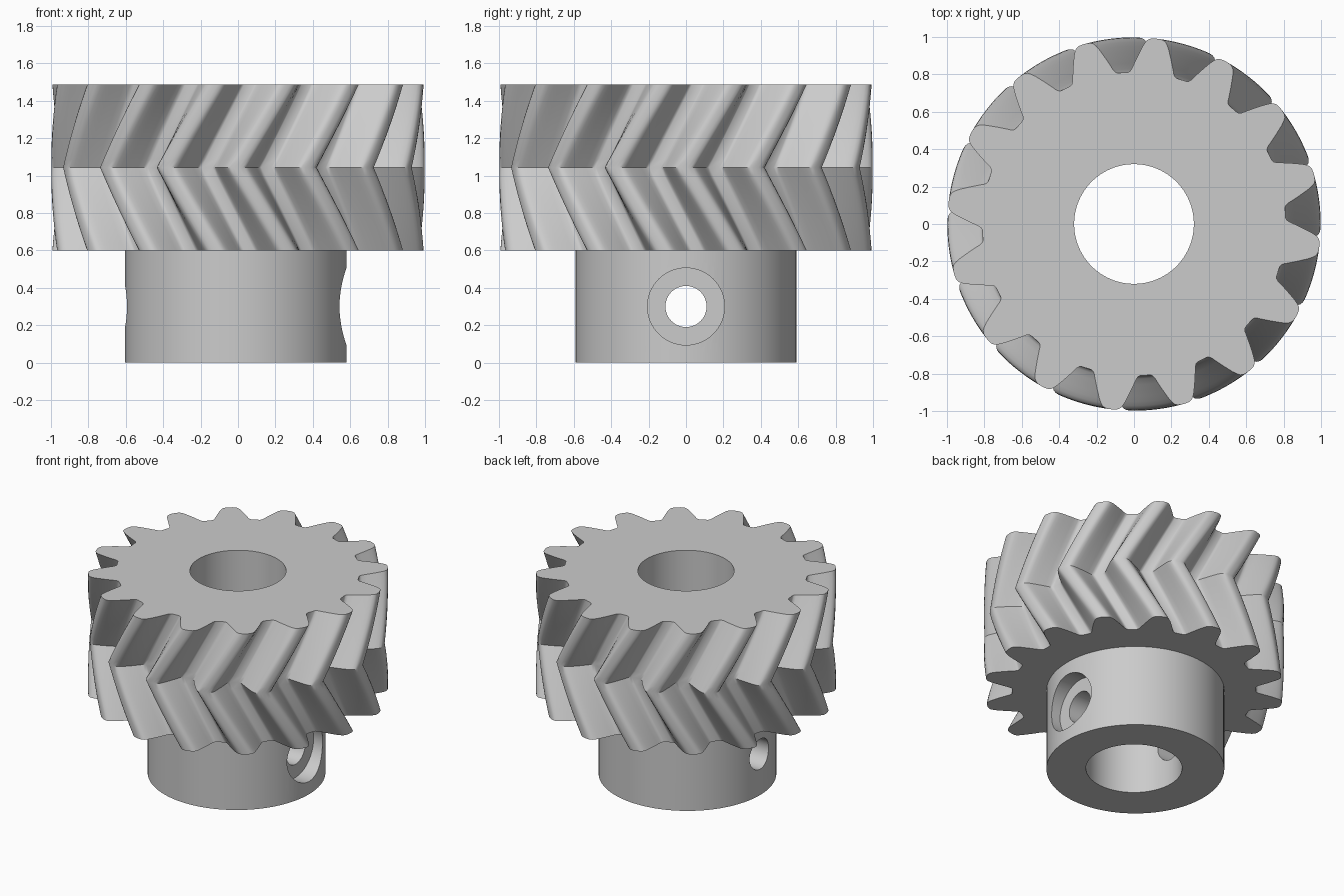
import bpy, bmesh, math
from mathutils import Matrix

cube = bpy.data.objects.get("Cube")
if cube:
    bpy.data.objects.remove(cube, do_unlink=True)

TEETH = 16
PITCH = 2 * math.pi / TEETH
PHASE = math.radians(15.5)      # angle of one tooth on the end faces
TWIST = math.radians(16)        # clockwise sweep from end face to middle
Z_LOW, Z_MID, Z_TOP = 0.60, 1.043, 1.486
LAYERS = 10                     # slices per half

# Single grey plastic
grey = bpy.data.materials.new("light grey")
grey.use_nodes = True
color = (0.6, 0.6, 0.6, 1)
grey.diffuse_color = color
grey.node_tree.nodes["Principled BSDF"].inputs["Base Color"].default_value = color


def make_object(name, bm):
    bmesh.ops.recalc_face_normals(bm, faces=bm.faces)
    mesh = bpy.data.meshes.new(name)
    bm.to_mesh(mesh)
    bm.free()
    mesh.materials.append(grey)
    obj = bpy.data.objects.new(name, mesh)
    bpy.context.collection.objects.link(obj)
    return obj


def cylinder(name, radius, start, end, axis="Z", offset=0, segments=96):
    """Cylinder along Z or X; offset is its sideways or upward shift."""
    bm = bmesh.new()
    place = Matrix.Translation((0, 0, (start + end) / 2))
    if axis == "X":
        place = Matrix.Translation((0, 0, offset)) @ Matrix.Rotation(math.pi / 2, 4, "Y") @ place
    else:
        place = Matrix.Translation((offset, 0, 0)) @ place
    bmesh.ops.create_cone(bm, cap_ends=True, segments=segments, radius1=radius,
                          radius2=radius, depth=end - start, matrix=place)
    return make_object(name, bm)


def combine(target, other, operation):
    other.hide_render = True
    mod = target.modifiers.new(operation, "BOOLEAN")
    mod.operation, mod.solver, mod.object = operation, "EXACT", other
    bpy.context.view_layer.objects.active = target
    bpy.ops.object.modifier_apply(modifier=mod.name)
    bpy.data.objects.remove(other, do_unlink=True)


# Tooth flank: radius and half width in degrees, root to tip
flank = [(0.812, 9.3), (0.816, 8.6), (0.828, 7.9), (0.86, 6.9), (0.89, 6.0),
         (0.92, 5.1), (0.95, 4.25), (0.972, 3.5), (0.987, 2.8), (0.995, 1.9), (0.998, 0.8)]
tooth = [(r, -math.radians(a)) for r, a in flank]
tooth += [(r, -a) for r, a in reversed(tooth)]
outline = [(r, PHASE + i * PITCH + a) for i in range(TEETH) for r, a in tooth]

# Double helical gear: twisted slices mirrored about the middle
bm = bmesh.new()
rings = []
for k in range(2 * LAYERS + 1):
    t = k / (2 * LAYERS)
    turn = TWIST * (1 - abs(2 * t - 1))
    z = Z_LOW + (Z_TOP - Z_LOW) * t
    rings.append([bm.verts.new((r * math.cos(a - turn), r * math.sin(a - turn), z))
                  for r, a in outline])
for low, high in zip(rings, rings[1:]):
    for i in range(len(low)):
        j = (i + 1) % len(low)
        bm.faces.new((low[i], low[j], high[j], high[i]))
bm.faces.new(rings[0][::-1])
bm.faces.new(rings[-1])
gear = make_object("herringbone_gear", bm)

# Hub below the gear, then the bore and the set screw holes
combine(gear, cylinder("hub", 0.592, 0, 0.8, offset=-0.012), "UNION")
combine(gear, cylinder("bore_cutter", 0.32, -0.2, 1.8), "DIFFERENCE")
combine(gear, cylinder("screw_hole_cutter", 0.11, -0.9, 0.9, "X", 0.3, 48), "DIFFERENCE")
combine(gear, cylinder("counterbore_cutter", 0.206, 0.47, 0.9, "X", 0.3, 64), "DIFFERENCE")

bpy.ops.object.select_all(action="DESELECT")
gear.select_set(True)
bpy.context.view_layer.objects.active = gear
bpy.ops.object.shade_smooth_by_angle(angle=math.radians(30))
